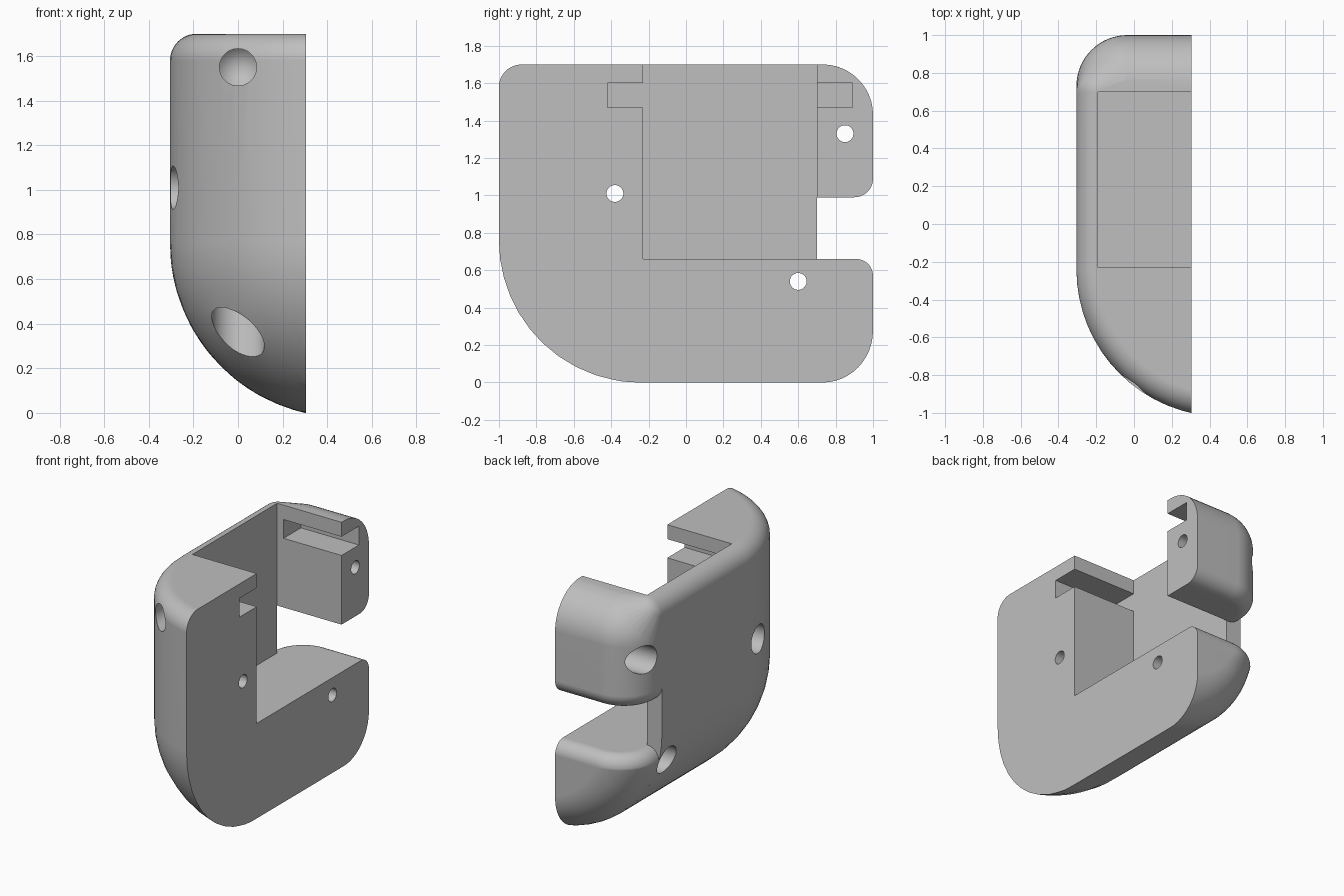
import bpy, bmesh, math
from mathutils import Vector

cube = bpy.data.objects.get("Cube")
if cube:
    bpy.data.objects.remove(cube, do_unlink=True)

# Shared dimensions
LEFT, RIGHT = -0.305, 0.305          # outer rounded side, flat mating side
BIG, MID, SMALL = 0.78, 0.27, 0.12   # edge radii: front/bottom, back, top
FRONT_C = Vector((LEFT + BIG, -0.24, 0.76))
BACK_Y, SEAM_Y = 1 - MID, 0.7
FLOOR_Z, TAB_Z, TOP_Z = 0.66, 0.99, 1.7
FAR = 1.25

grey = bpy.data.materials.new("plain grey")
grey.use_nodes = True
grey.diffuse_color = (0.52, 0.52, 0.52, 1)
grey.node_tree.nodes["Principled BSDF"].inputs["Base Color"].default_value = grey.diffuse_color


def ring(center, axis, major, minor, n=64, m=48):
    """Points of a torus about a world axis (a ball when major is zero)."""
    pts = []
    a, b = [i for i in range(3) if i != axis]
    for i in range(n):
        u = 2 * math.pi * i / n
        for j in range(m):
            v = 2 * math.pi * j / m
            p = Vector(center)
            r = major + minor * math.cos(v)
            p[a] += r * math.cos(u)
            p[b] += r * math.sin(u)
            p[axis] += minor * math.sin(v)
            pts.append(p)
    return pts


def to_object(name, bm):
    mesh = bpy.data.meshes.new(name)
    bm.to_mesh(mesh)
    bm.free()
    obj = bpy.data.objects.new(name, mesh)
    bpy.context.collection.objects.link(obj)
    mesh.materials.append(grey)
    return obj


def rounded_block(name, pts, planes, reach_y=None):
    """Hull of rounding points stretched sideways, trimmed by planes."""
    pts = pts + [Vector((FAR, p.y, p.z)) for p in pts]
    if reach_y is not None:
        pts = pts + [Vector((p.x, reach_y, p.z)) for p in pts]
    bm = bmesh.new()
    for p in pts:
        bm.verts.new(p)
    bmesh.ops.remove_doubles(bm, verts=bm.verts[:], dist=0.0005)
    bmesh.ops.convex_hull(bm, input=bm.verts[:])
    bmesh.ops.delete(bm, geom=[v for v in bm.verts if not v.link_faces], context='VERTS')
    for co, no in planes:
        bmesh.ops.bisect_plane(bm, geom=bm.verts[:] + bm.edges[:] + bm.faces[:],
                               plane_co=co, plane_no=no, clear_outer=True)
        bmesh.ops.holes_fill(bm, edges=[e for e in bm.edges if e.is_boundary], sides=0)
    bmesh.ops.dissolve_limit(bm, angle_limit=math.radians(0.3),
                             verts=bm.verts[:], edges=bm.edges[:])
    bmesh.ops.recalc_face_normals(bm, faces=bm.faces[:])
    return to_object(name, bm)


def box(lo, hi):
    bm = bmesh.new()
    bmesh.ops.create_cube(bm, size=1)
    for v in bm.verts:
        v.co = Vector([lo[i] if v.co[i] < 0 else hi[i] for i in range(3)])
    return to_object("box_cutter", bm)


def drill(start, end, r, tip=0.0):
    """Cylinder from start to end, with an optional pointed tip."""
    start, end = Vector(start), Vector(end)
    axis = end - start
    bm = bmesh.new()
    made = bmesh.ops.create_cone(bm, cap_ends=True, segments=48, radius1=r,
                                 radius2=r, depth=axis.length)
    if tip:
        cap = max(bm.faces, key=lambda f: f.calc_center_median().z)
        poke = bmesh.ops.poke(bm, faces=[cap])
        poke["verts"][0].co.z += tip
    turn = axis.to_track_quat('Z', 'Y')
    for v in bm.verts:
        v.co = turn @ v.co + (start + end) / 2
    return to_object("drill_cutter", bm)


def screw_hole(y, z):
    """Through hole with a wide recess on the outer side."""
    return [drill((-0.6, y, z), (0.6, y, z), 0.045),
            drill((-0.6, y, z), (0, y, z), 0.097)]


def carve(obj, cutters):
    bpy.ops.object.select_all(action='DESELECT')
    bpy.context.view_layer.objects.active = obj
    obj.select_set(True)
    for c in cutters:
        c.hide_render = True
        mod = obj.modifiers.new("cut", 'BOOLEAN')
        mod.operation, mod.solver, mod.object = 'DIFFERENCE', 'EXACT', c
        bpy.ops.object.modifier_apply(modifier=mod.name)
        bpy.data.objects.remove(c, do_unlink=True)
    bpy.ops.object.shade_smooth_by_angle(angle=math.radians(28))
    mod = obj.modifiers.new("clean shading", 'WEIGHTED_NORMAL')
    mod.keep_sharp = True


# Rounding shapes shared by the parts
top_back = ring((LEFT + MID, BACK_Y, TOP_Z - MID), 2, 0, MID)
top_left = ring((LEFT + SMALL, SEAM_Y, TOP_Z - SMALL), 2, 0, SMALL)
top_front = ring((FRONT_C.x, FRONT_C.y, TOP_Z - SMALL), 2, BIG - SMALL, SMALL)
low_front = ring(FRONT_C, 2, 0, BIG)
low_back = ring((FRONT_C.x, BACK_Y, FRONT_C.z), 1, BIG - MID, MID)

flat_side = ((RIGHT, 0, 0), (1, 0, 0))
before_seam = ((0, SEAM_Y, 0), (0, 1, 0))
after_seam = ((0, SEAM_Y, 0), (0, -1, 0))

# Main shell with the deep pocket, front groove and holes
shell = rounded_block("main_shell", top_back + top_left + top_front + low_front + low_back,
                      [flat_side, before_seam])
carve(shell, [box((-0.19, -0.23, FLOOR_Z), (0.6, 0.9, 2)),
              box((-0.19, -0.42, 1.47), (0.6, -0.1, 1.6)),
              drill((0, -1.2, 1.55), (0, -0.66, 1.55), 0.083, 0.08),
              drill((0, -1.1, -0.045), (0, -0.43, 0.625), 0.118)]
      + screw_hole(-0.38, 1.01) + screw_hole(0.6, 0.54))

# Upper tab at the back
edge = 0.1
tab_foot = ring((LEFT + MID, BACK_Y, TAB_Z + edge), 2, MID - edge, edge)
tab = rounded_block("upper_tab", top_back + top_left + tab_foot, [flat_side, after_seam], 0.4)
carve(tab, [box((-0.14, 0.5, 1.47), (0.6, 0.89, 1.6))] + screw_hole(0.85, 1.33))

# Lower arm at the back
edge = 0.09
rim_z = FLOOR_Z - edge
rim_x = FRONT_C.x - math.sqrt(BIG ** 2 - (FRONT_C.z - rim_z) ** 2)
arm_rim = [p for p in ring((rim_x + MID, BACK_Y, rim_z), 2, MID - edge, edge) if p.z > rim_z - 0.001]
arm_base = [p for p in low_back if p.z < rim_z]
arm = rounded_block("lower_arm", arm_rim + arm_base, [flat_side, after_seam], 0.4)
carve(arm, [])
